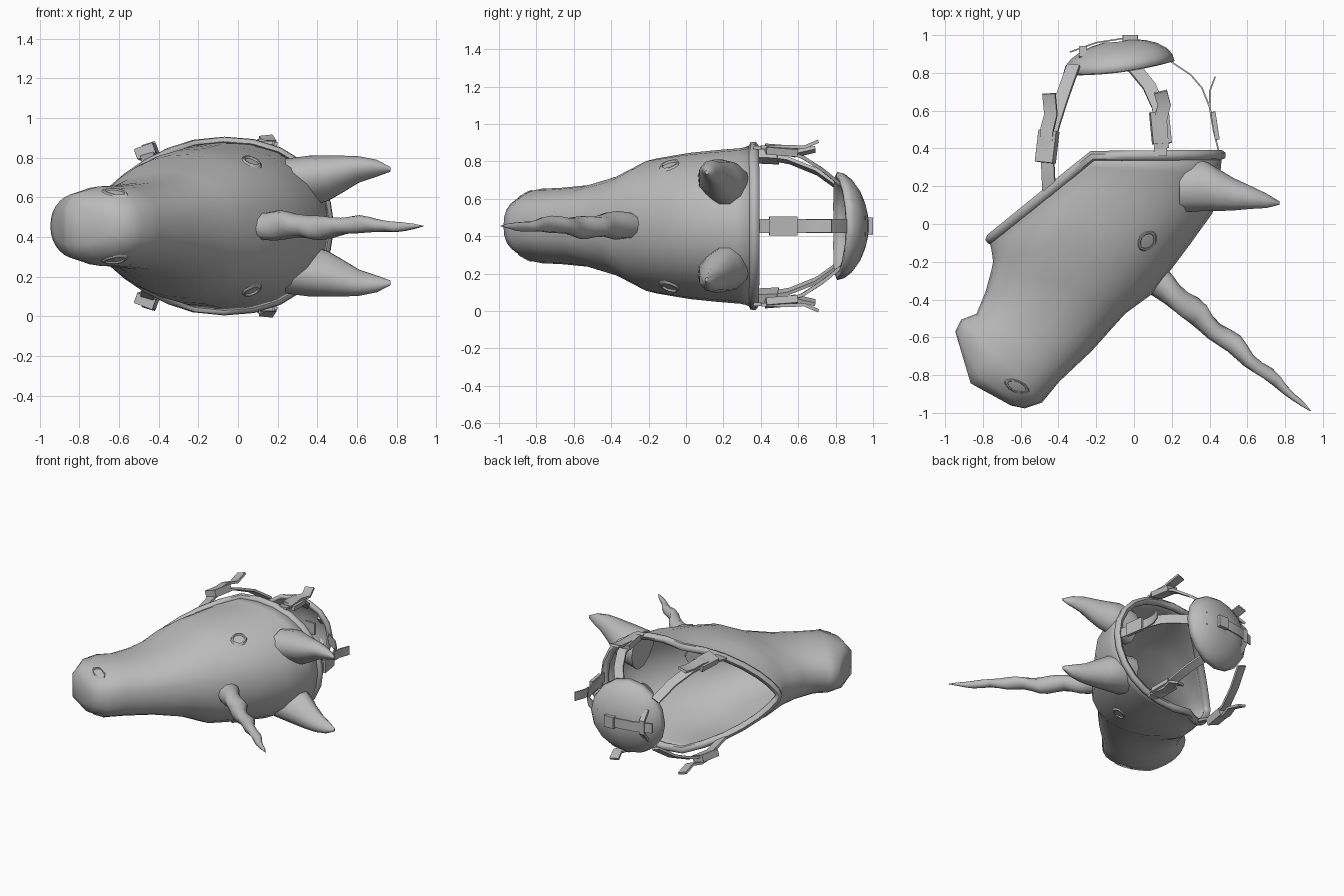
import bpy, bmesh
from math import sin, cos, pi, sqrt
from mathutils import Vector
from mathutils.bvhtree import BVHTree

if "Cube" in bpy.data.objects:
    bpy.data.objects.remove(bpy.data.objects["Cube"])

MID = 0.455          # height of the mirror plane
SIDES = 28

grey = bpy.data.materials.new("rubber_grey")
grey.use_nodes = True
grey.diffuse_color = (0.5, 0.5, 0.5, 1)
grey.node_tree.nodes["Principled BSDF"].inputs["Base Color"].default_value = (0.5, 0.5, 0.5, 1)


def finish(obj, angle=40):
    obj.data.materials.append(grey)
    bpy.ops.object.select_all(action='DESELECT')
    obj.select_set(True)
    bpy.context.view_layer.objects.active = obj
    bpy.ops.object.shade_smooth_by_angle(angle=angle * pi / 180)
    return obj


def loft(name, rings, start=True, end=True, angle=40):
    """Skin a list of closed rings, with optional caps made of cross strips."""
    bm = bmesh.new()
    loops = [[bm.verts.new(p) for p in ring] for ring in rings]
    n = len(loops[0])
    for a, b in zip(loops, loops[1:]):
        for i in range(n):
            j = (i + 1) % n
            bm.faces.new((a[i], a[j], b[j], b[i]))
    for loop, wanted in ((loops[0], start), (loops[-1], end)):
        for k in range(n // 2 if wanted else 0):
            corners = (loop[k], loop[k + 1], loop[n - k - 1], loop[(n - k) % n])
            bm.faces.new(list(dict.fromkeys(corners)))
    bmesh.ops.recalc_face_normals(bm, faces=bm.faces)
    mesh = bpy.data.meshes.new(name)
    bm.to_mesh(mesh)
    bm.free()
    obj = bpy.data.objects.new(name, mesh)
    bpy.context.collection.objects.link(obj)
    return finish(obj, angle)


def thicken(obj, amount):
    mod = obj.modifiers.new("thickness", 'SOLIDIFY')
    mod.thickness, mod.offset = amount, 0


def ribbon(name, points, across, width, thick=0.018):
    """Flat band through points (x, y, height from mid plane)."""
    pts = [Vector((x, y, MID + h)) for x, y, h in points]
    rings = []
    for i, p in enumerate(pts):
        along = (pts[min(i + 1, len(pts) - 1)] - pts[max(i - 1, 0)]).normalized()
        side = Vector(across)
        side = (side - along * side.dot(along)).normalized() * width / 2
        up = along.cross(side).normalized() * thick / 2
        rings.append([p + side + up, p - side + up, p - side - up, p + side - up])
    return loft(name, rings, angle=30)


def buckle(name, x, y, h, size, turn=(0, 0, 0)):
    """Bevelled block of wrapped webbing."""
    bpy.ops.mesh.primitive_cube_add(size=1, location=(x, y, MID + h), rotation=turn)
    obj = bpy.context.object
    obj.name, obj.scale = name, size
    bev = obj.modifiers.new("bevel", 'BEVEL')
    bev.width, bev.segments = 0.008, 1
    return finish(obj, 30)


# Head: jaw point, cheek point, brow point, half width, shift of the widest point to the brow
SECTIONS = [
    ((-.925, -.62), (-.86, -.84), (-.65, -.955), .09, 1.1),
    ((-.94, -.57), (-.82, -.80), (-.58, -.97), .16, 1.15),
    ((-.91, -.51), (-.70, -.72), (-.49, -.94), .195, 1.15),
    ((-.83, -.48), (-.60, -.62), (-.40, -.83), .20, 1.1),
    ((-.78, -.36), (-.50, -.47), (-.23, -.67), .215, 1.1),
    ((-.75, -.25), (-.40, -.30), (-.05, -.47), .27, 1.2),
    ((-.74, -.20), (-.35, -.10), (.10, -.36), .355, 1.3),
    ((-.745, -.16), (-.30, .06), (.28, -.12), .385, 1.35),
    ((-.75, -.13), (-.26, .20), (.41, .06), .40, 1.4),
    ((-.755, -.11), (-.23, .30), (.45, .26), .41, 1.45),
    ((-.76, -.08), (-.22, .36), (.46, .365), .425, 1.45),
]


def section(jaw, cheek, brow, half, skew):
    ring = []
    jaw, cheek, brow = map(Vector, (jaw, cheek, brow))
    for i in range(SIDES):
        a = 2 * pi * i / SIDES
        t = (1 - cos(a)) / 2
        p = jaw.lerp(cheek, 2 * t) if t < .5 else cheek.lerp(brow, 2 * t - 1)
        s = min(1, t ** skew)
        w = half * (2 * sqrt(s * (1 - s))) ** (.7 + .65 * (skew - 1))
        ring.append(Vector((p.x, p.y, MID + (w if sin(a) > 0 else -w))))
    return ring


rings = [section(*s) for s in SECTIONS]
head = loft("head_shell", rings, end=False, angle=60)
bm = bmesh.new()
bm.from_mesh(head.data)
surface = BVHTree.FromBMesh(bm)
bm.free()
thicken(head, 0.012)

# Rolled rim around the neck opening
curve = bpy.data.curves.new("neck_rim", 'CURVE')
curve.dimensions, curve.bevel_depth, curve.bevel_resolution = '3D', 0.028, 1
spline = curve.splines.new('POLY')
spline.points.add(SIDES - 1)
for point, co in zip(spline.points, rings[-1]):
    point.co = (*co, 1)
spline.use_cyclic_u = True
rim = bpy.data.objects.new("neck_rim", curve)
bpy.context.collection.objects.link(rim)
bpy.ops.object.select_all(action='DESELECT')
rim.select_set(True)
bpy.context.view_layer.objects.active = rim
bpy.ops.object.convert(target='MESH')
finish(bpy.context.object, 60)


def almond(x, y, length, width, turn):
    for i in range(12):
        a = 2 * pi * i / 12
        u, v = length * cos(a), width * sin(a) * abs(sin(a)) ** .3
        yield x + u * cos(turn) - v * sin(turn), y + u * sin(turn) + v * cos(turn)


def raised_lip(name, side, x, y, length, width, turn, lift):
    """Raised almond lip that follows the head surface."""
    lip = []
    for scale, rise in ((1.3, 0), (1.1, lift), (.9, lift), (.8, -.004)):
        ring = []
        for px, py in almond(x, y, length * scale, width * scale, turn):
            hit = surface.ray_cast(Vector((px, py, MID + 2 * side)), Vector((0, 0, -side)))[0]
            z = hit.z if hit else MID + side * .1
            ring.append((px, py, z + side * rise))
        lip.append(ring)
    return loft(name, lip, False, False)


def ear_ring(x, y, h, ry, rz, side, n=12):
    """Ear ring in the y-z plane, dented on its front inner side."""
    ring = []
    for i in range(n):
        a = 2 * pi * i / n
        dent = 1 - .35 * max(0, cos(a - 1.25 * pi)) ** 2
        ring.append((x, y + ry * cos(a) * dent, MID + side * (h + rz * sin(a) * dent)))
    return ring


EAR = [(.24, .19, .19, .15, .15), (.36, .195, .215, .15, .14), (.45, .17, .23, .12, .125),
       (.53, .15, .255, .092, .10), (.61, .137, .28, .068, .072),
       (.70, .12, .288, .042, .046), (.77, .11, .285, .01, .012)]

for side, tag in ((1, "upper"), (-1, "lower")):
    raised_lip(tag + "_eyelid", side, .07, -.09, .05, .038, .9, .018)
    raised_lip(tag + "_nostril", side, -.62, -.86, .06, .028, -.4, .014)
    loft(tag + "_ear", [ear_ring(*r, side) for r in EAR], angle=60)

    # Jaw strap and cheek strap, each with a buckle and a loose tail
    def mirrored(points):
        return [(x, y, side * h) for x, y, h in points]

    ribbon(tag + "_jaw_strap", mirrored([(-.45, .18, .32), (-.46, .4, .375), (-.42, .55, .35),
           (-.37, .70, .29), (-.32, .84, .19)]), (1, 0, side * .3), .07)
    ribbon(tag + "_jaw_strap_tail", mirrored([(-.47, .36, .385), (-.46, .5, .40), (-.44, .58, .385),
           (-.45, .69, .41)]), (1, 0, side * .3), .07)
    buckle(tag + "_jaw_buckle", -.46, .41, side * .375, (.1, .17, .055), (side * -.05, side * -.35, -.1))
    ribbon(tag + "_cheek_strap", mirrored([(.14, .36, .42), (.14, .5, .41), (.13, .62, .37),
           (.08, .73, .30), (-.01, .84, .21)]), (1, 0, 0), .07)
    ribbon(tag + "_cheek_strap_tail", mirrored([(.15, .40, .42), (.14, .55, .425), (.16, .63, .42),
           (.14, .7, .45)]), (1, 0, 0), .07)
    buckle(tag + "_cheek_buckle", .14, .51, side * .405, (.1, .17, .04), (side * -.08, side * .2, .08))

# Gently twisted horn
base, tip = Vector((.11, -.29, MID)), Vector((.935, -.99, MID))
axis = (tip - base).normalized()
flat = Vector((-axis.y, axis.x, 0))
up = Vector((0, 0, 1))
horn = []
STEPS = 18
for k in range(STEPS + 1):
    u = k / STEPS
    twist = u * 4 * pi
    radius = .078 * (1 - u) ** .65 + .002
    sway = .01 * sin(pi * u)
    centre = base.lerp(tip, u) + flat * sway * cos(2 * twist) + up * sway * sin(twist)
    ring = []
    for i in range(10):
        a = 2 * pi * i / 10
        p, q = 1.05 * radius * cos(a), .85 * radius * sin(a)
        ring.append(centre + flat * (p * cos(twist) - q * sin(twist))
                    + up * (p * sin(twist) + q * cos(twist)))
    # Start each ring at the same direction so the skin runs straight
    shift = round(twist / (2 * pi) * 10) % 10
    horn.append(ring[-shift:] + ring[:-shift] if shift else ring)
loft("horn", horn, angle=60)

# Domed pad behind the wearer's head
dome = []
for k in range(1, 7):
    f = k / 6 * pi / 2
    ring = []
    for i in range(16):
        a = 2 * pi * i / 16
        dx = .28 * sin(f) * cos(a)
        ring.append((dx - .08, .825 + .135 * cos(f) + .12 * dx - .02 * sin(f) * sin(a) ** 2,
                     MID + .275 * sin(f) * sin(a)))
    dome.append(ring)
thicken(loft("back_pad", dome, end=False, angle=60), 0.03)

# Crown strap from the poll to the pad, continuing across it
Z = (0, 0, 1)
ribbon("crown_strap", [(.45, .38, 0), (.42, .5, 0), (.4, .62, 0), (.36, .72, 0), (.3, .79, 0),
       (.21, .85, 0), (.1, .945, 0), (-.04, .985, 0), (-.2, .96, 0), (-.34, .91, 0)], Z, .075, .008)
ribbon("crown_strap_tail", [(.43, .5, 0), (.4, .62, 0), (.4, .7, 0), (.43, .78, 0)], Z, .07, .008)
buckle("crown_buckle", .43, .52, 0, (.025, .15, .1), (0, 0, .15))
buckle("pad_buckle", -.02, .965, 0, (.08, .07, .09))
for x, y, tag in ((-.27, .93, "jaw"), (.09, .945, "crown")):
    ribbon("pad_loop_" + tag, [(x, y - .05, -.12), (x, y + .005, -.05), (x, y + .005, .05),
           (x, y - .05, .12)], (1, 0, 0), .04)
